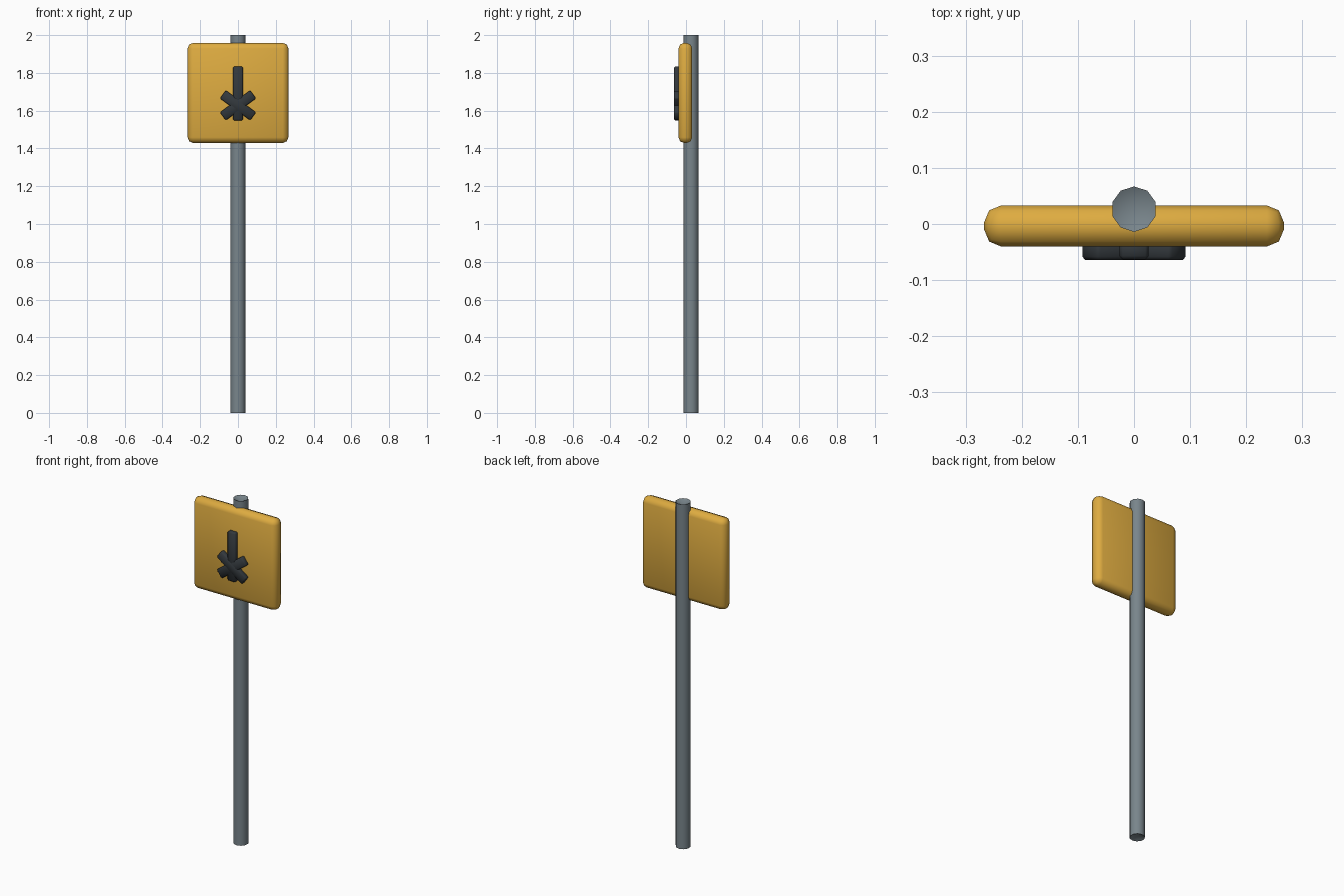
import bpy, bmesh, math

if "Cube" in bpy.data.objects:
    bpy.data.objects.remove(bpy.data.objects["Cube"])


def material(name, color):
    m = bpy.data.materials.new(name)
    m.diffuse_color = (*color, 1.0)
    m.use_nodes = True
    m.node_tree.nodes["Principled BSDF"].inputs["Base Color"].default_value = m.diffuse_color
    return m


YELLOW = material("sign yellow", (0.73, 0.41, 0.052))
STEEL = material("steel grey", (0.19, 0.235, 0.26))
DARK = material("charcoal", (0.032, 0.039, 0.045))


def finish(bm, name, mat):
    bmesh.ops.recalc_face_normals(bm, faces=bm.faces)
    mesh = bpy.data.meshes.new(name)
    bm.to_mesh(mesh)
    bm.free()
    mesh.materials.append(mat)
    obj = bpy.data.objects.new(name, mesh)
    bpy.context.collection.objects.link(obj)
    bpy.ops.object.select_all(action='DESELECT')
    obj.select_set(True)
    bpy.context.view_layer.objects.active = obj
    bpy.ops.object.shade_smooth_by_angle(angle=math.radians(50))
    return obj


def rounded_box(name, size, center, bevel, segments, mat, tilt=0.0):
    bm = bmesh.new()
    bmesh.ops.create_cube(bm, size=1.0)
    bmesh.ops.scale(bm, vec=size, verts=bm.verts)
    bmesh.ops.bevel(bm, geom=bm.edges[:], offset=bevel, segments=segments,
                    profile=0.5, affect='EDGES')
    obj = finish(bm, name, mat)
    obj.location = center
    obj.rotation_euler.y = tilt
    return obj


# Ten-sided pole with shallow hollow ends
SIDES, RADIUS, DISH = 10, 0.0405, 0.02
bm = bmesh.new()
rings = []
for z in (0.0, 2.0):
    rings.append([bm.verts.new((RADIUS * math.sin(math.tau * i / SIDES),
                                RADIUS * math.cos(math.tau * i / SIDES), z))
                  for i in range(SIDES)])
tips = [bm.verts.new((0, 0, DISH)), bm.verts.new((0, 0, 2.0 - DISH))]
for i in range(SIDES):
    j = (i + 1) % SIDES
    bm.faces.new((rings[0][i], rings[0][j], rings[1][j], rings[1][i]))
    for ring, tip in zip(rings, tips):
        bm.faces.new((ring[i], ring[j], tip))
pole = finish(bm, "pole", STEEL)
pole.location.y = 0.0265

# Square sign board with rounded edges
rounded_box("sign_board", (0.534, 0.073, 0.53), (0, -0.0035, 1.694), 0.03, 2, YELLOW)

# Raised symbol: upright bar and two crossed bars
rounded_box("symbol_upright", (0.052, 0.034, 0.286), (0, -0.046, 1.691), 0.006, 1, DARK)
for side, angle in (("left", 36), ("right", -36)):
    rounded_box("symbol_cross_" + side, (0.198, 0.036, 0.053), (0, -0.046, 1.628),
                0.006, 1, DARK, math.radians(angle))
